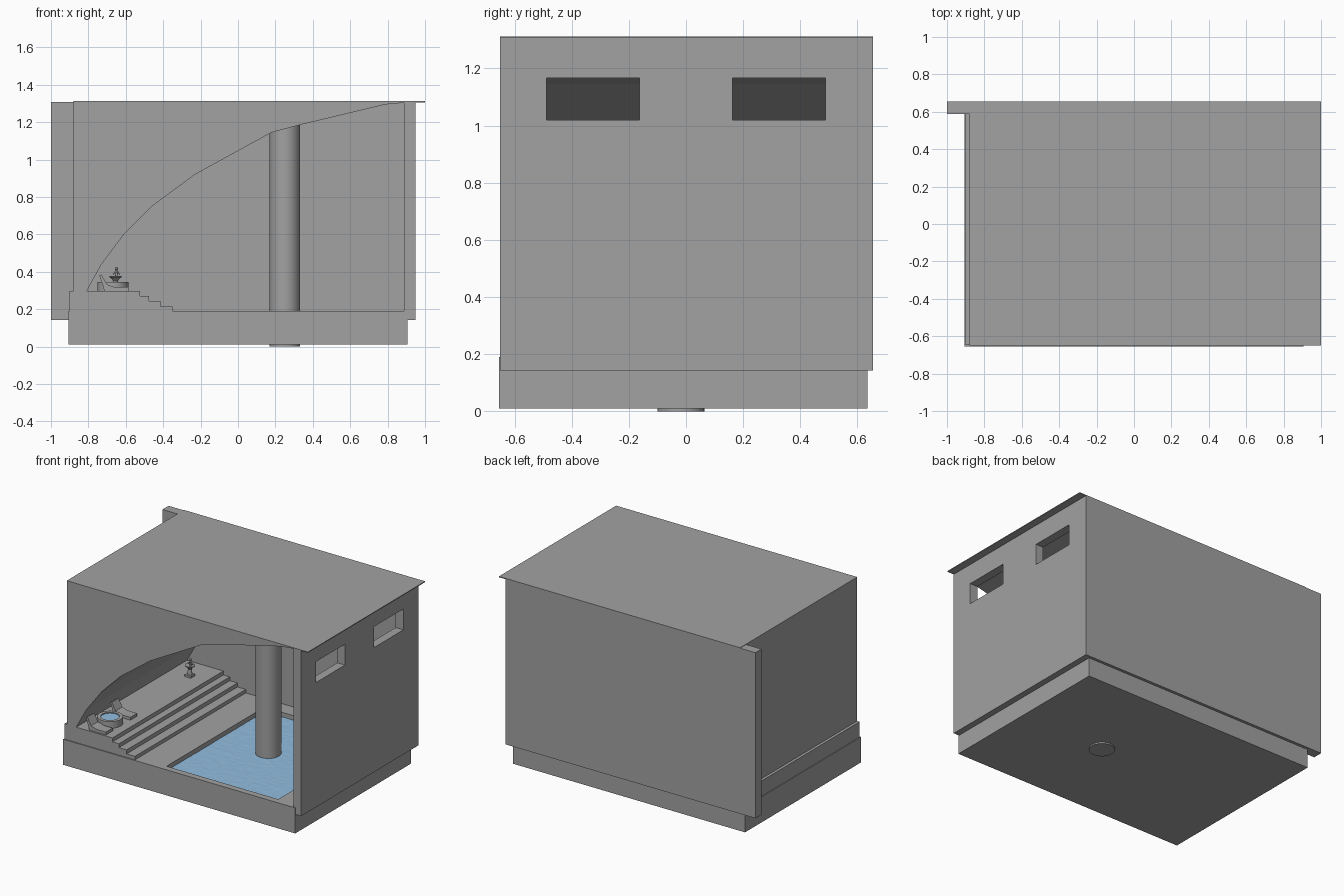
import bpy, bmesh, math, random
from mathutils import Vector

if "Cube" in bpy.data.objects:
    bpy.data.objects.remove(bpy.data.objects["Cube"])

random.seed(4)


def material(name, rgb):
    m = bpy.data.materials.new(name)
    m.diffuse_color = (*rgb, 1)
    m.use_nodes = True
    m.node_tree.nodes["Principled BSDF"].inputs["Base Color"].default_value = m.diffuse_color
    return m


STONE = material("grey stone", (0.36, 0.36, 0.36))
WATER = material("pool blue", (0.29, 0.51, 0.74))


def finish(name, bm, mat=STONE, smooth=False):
    bmesh.ops.recalc_face_normals(bm, faces=bm.faces)
    me = bpy.data.meshes.new(name)
    bm.to_mesh(me)
    bm.free()
    ob = bpy.data.objects.new(name, me)
    bpy.context.collection.objects.link(ob)
    me.materials.append(mat)
    if smooth:
        bpy.ops.object.select_all(action='DESELECT')
        ob.select_set(True)
        bpy.context.view_layer.objects.active = ob
        bpy.ops.object.shade_smooth_by_angle(angle=math.radians(35))
    return ob


def prism(name, profile, y0, y1, mat=STONE):
    """Extrude an x-z outline along y."""
    bm = bmesh.new()
    face = bm.faces.new([bm.verts.new((x, y0, z)) for x, z in profile])
    ext = bmesh.ops.extrude_face_region(bm, geom=[face])
    moved = [v for v in ext["geom"] if isinstance(v, bmesh.types.BMVert)]
    bmesh.ops.translate(bm, verts=moved, vec=(0, y1 - y0, 0))
    return finish(name, bm, mat)


def box(name, x0, x1, y0, y1, z0, z1, mat=STONE):
    return prism(name, [(x0, z0), (x1, z0), (x1, z1), (x0, z1)], y0, y1, mat)


def lathe(name, profile, cx, cy, sides=32, mat=STONE):
    """Spin an r-z outline about a vertical axis."""
    bm = bmesh.new()
    vs = [bm.verts.new((cx + r, cy, z)) for r, z in profile]
    es = [bm.edges.new(p) for p in zip(vs, vs[1:])]
    bmesh.ops.spin(bm, geom=vs + es, cent=(cx, cy, 0), axis=(0, 0, 1),
                   angle=2 * math.pi, steps=sides)
    bmesh.ops.remove_doubles(bm, verts=bm.verts, dist=1e-5)
    return finish(name, bm, mat, True)


def cut(ob, cutter):
    mod = ob.modifiers.new("cut", 'BOOLEAN')
    mod.operation, mod.solver, mod.object = 'DIFFERENCE', 'EXACT', cutter
    cutter.hide_render = True
    bpy.context.view_layer.objects.active = ob
    bpy.ops.object.modifier_apply(modifier=mod.name)
    bpy.data.objects.remove(cutter)


# base slab with the pool recess
base = box("base_slab", -0.905, 0.905, -0.655, 0.635, 0.01, 0.19)
cut(base, box("pool_cutter", -0.13, 0.74, -0.61, 0.48, 0.10, 0.30))

# rippled pool water
bm = bmesh.new()
bmesh.ops.create_grid(bm, x_segments=40, y_segments=48, size=0.5)
for v in bm.verts:
    v.co = Vector((0.305 + v.co.x * 0.87, -0.065 + v.co.y * 1.09,
                   0.158 + random.uniform(-0.001, 0.001)))
finish("pool_water", bm, WATER)

# raised terrace and its steps
prism("terrace_steps", [(-0.90, 0.18), (-0.35, 0.18), (-0.35, 0.215), (-0.415, 0.215),
                        (-0.415, 0.243), (-0.475, 0.243), (-0.475, 0.27),
                        (-0.525, 0.27), (-0.525, 0.298), (-0.90, 0.298)], -0.648, 0.63)

# curved vault: solid outside, swept arch inside
prism("arched_vault", [(-0.88, 0.295), (-0.81, 0.295), (-0.73, 0.44), (-0.61, 0.60),
                       (-0.46, 0.75), (-0.23, 0.92), (0.18, 1.145), (0.33, 1.185),
                       (0.79, 1.295), (0.89, 1.304), (0.89, 1.308), (-0.88, 1.308)],
      -0.648, 0.60)

# back wall, side wall with two windows, roof sheet
box("back_wall", -1.0, 0.948, 0.587, 0.655, 0.142, 1.309)
side = box("side_wall", 0.888, 0.948, -0.65, 0.652, 0.142, 1.309)
for y in (-0.325, 0.325):
    cut(side, box("window_cutter", 0.8, 1.1, y - 0.163, y + 0.163, 1.02, 1.167))
box("roof_sheet", -0.88, 1.0, -0.65, 0.655, 1.306, 1.312)

# round column standing in the pool
lathe("column", [(0, 0), (0.082, 0), (0.082, 1.21), (0, 1.21)], 0.25, -0.018, 48)

# round tub and its water
TX, TY = -0.668, -0.47
lathe("tub", [(0, 0.296), (0.083, 0.296), (0.083, 0.345), (0.06, 0.345),
              (0.06, 0.325), (0, 0.325)], TX, TY)
lathe("tub_water", [(0, 0.338), (0.061, 0.338)], TX, TY, 32, WATER)

# loungers on both sides of the tub
for i, y in enumerate((-0.597, -0.325)):
    prism(f"lounger_{i + 1}", [(-0.585, 0.297), (-0.585, 0.318), (-0.66, 0.318),
                               (-0.70, 0.332), (-0.73, 0.385), (-0.742, 0.382),
                               (-0.722, 0.325), (-0.715, 0.297)], y - 0.038, y + 0.038)

# small fountain figure on a pedestal at the back of the terrace
FX, FY = -0.655, 0.40
box("fountain_pedestal", FX - 0.024, FX + 0.024, FY - 0.024, FY + 0.024, 0.296, 0.312)
lathe("fountain_bowl", [(0, 0.31), (0.016, 0.31), (0.013, 0.352), (0.02, 0.362),
                        (0.033, 0.372), (0.033, 0.377), (0, 0.372)], FX, FY, 16)
lathe("figure_body", [(0, 0.37), (0.008, 0.37), (0.006, 0.385), (0.011, 0.40),
                      (0.004, 0.406), (0.009, 0.414), (0.007, 0.422), (0, 0.425)],
      FX + 0.005, FY, 12)
for s in (-1, 1):
    prism("figure_arm", [(FX + 0.005, 0.396), (FX + 0.005 + s * 0.018, 0.384),
                         (FX + 0.005 + s * 0.02, 0.39), (FX + 0.005, 0.403)],
          FY - 0.004, FY + 0.004)
